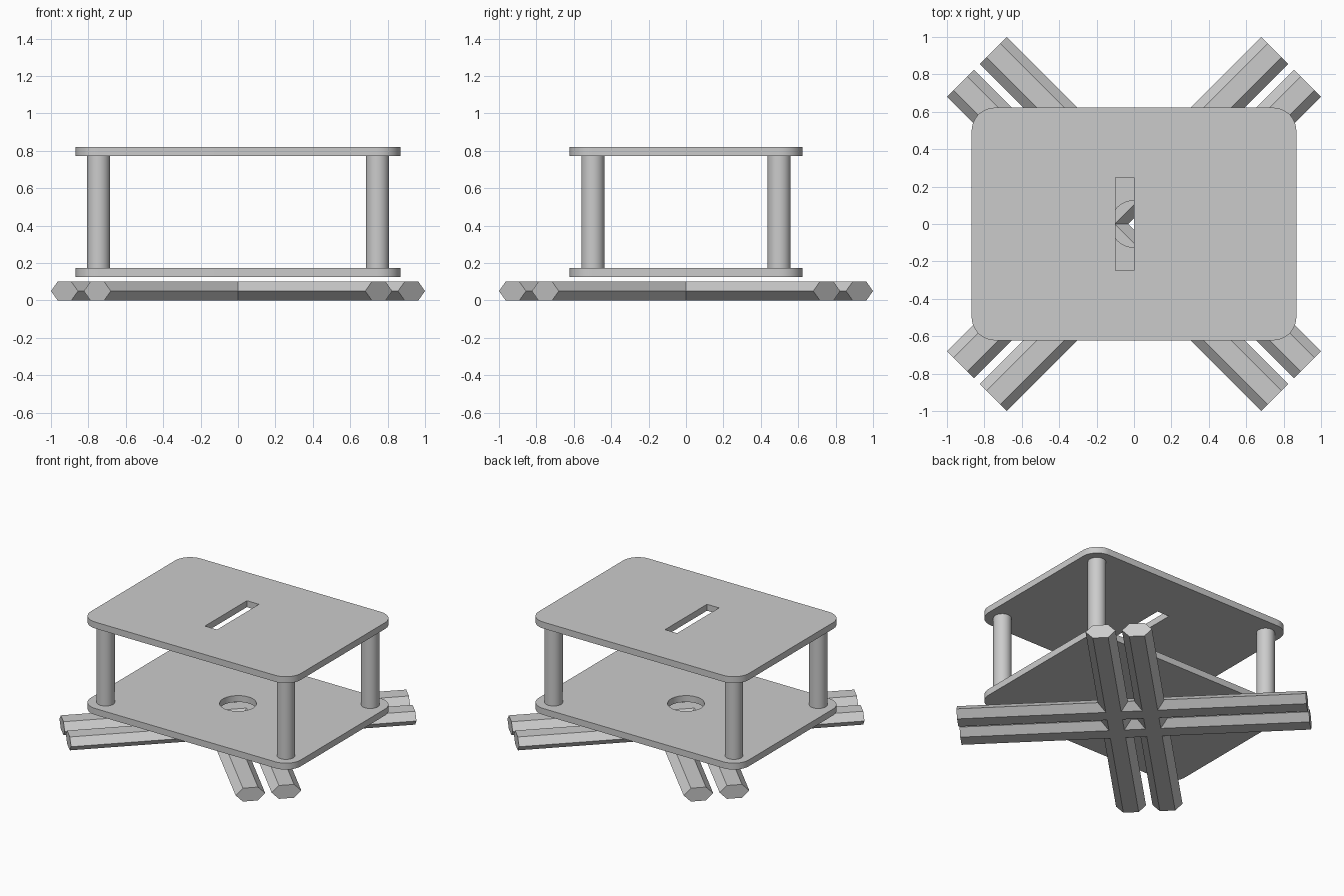
import bpy
import bmesh
from math import cos, sin, pi

cube = bpy.data.objects.get("Cube")
if cube:
    bpy.data.objects.remove(cube, do_unlink=True)

grey = bpy.data.materials.new("light_grey")
grey.use_nodes = True
grey.diffuse_color = (0.6, 0.6, 0.6, 1)
grey.node_tree.nodes["Principled BSDF"].inputs["Base Color"].default_value = grey.diffuse_color


def circle(r, n=48):
    return [(r * cos(2 * pi * i / n), r * sin(2 * pi * i / n)) for i in range(n)]


def rectangle(x0, x1, y0, y1):
    return [(x0, y0), (x1, y0), (x1, y1), (x0, y1)]


def rounded_rectangle(hx, hy, r, n=12):
    corners = [(1, 1), (-1, 1), (-1, -1), (1, -1)]
    return [(sx * (hx - r) + r * cos((k + i / n) * pi / 2),
             sy * (hy - r) + r * sin((k + i / n) * pi / 2))
            for k, (sx, sy) in enumerate(corners) for i in range(n + 1)]


def prism(name, loops, depth, location, rotation=(0, 0, 0)):
    """Extrude an outline, with any further loops as holes, centred on location."""
    curve = bpy.data.curves.new(name, "CURVE")
    curve.dimensions = "2D"
    curve.fill_mode = "BOTH"
    curve.extrude = depth / 2
    for loop in loops:
        spline = curve.splines.new("POLY")
        spline.points.add(len(loop) - 1)
        for point, (x, y) in zip(spline.points, loop):
            point.co = (x, y, 0, 1)
        spline.use_cyclic_u = True
    shape = bpy.data.objects.new(name + "_outline", curve)
    bpy.context.collection.objects.link(shape)
    bpy.context.view_layer.update()
    graph = bpy.context.evaluated_depsgraph_get()
    mesh = bpy.data.meshes.new_from_object(shape.evaluated_get(graph))
    bpy.data.objects.remove(shape, do_unlink=True)

    # Weld caps to walls
    bm = bmesh.new()
    bm.from_mesh(mesh)
    bmesh.ops.remove_doubles(bm, verts=bm.verts, dist=0.0001)
    bmesh.ops.recalc_face_normals(bm, faces=bm.faces)
    bm.to_mesh(mesh)
    bm.free()
    mesh.name = name
    mesh.materials.clear()
    mesh.materials.append(grey)

    obj = bpy.data.objects.new(name, mesh)
    obj.location = location
    obj.rotation_euler = rotation
    bpy.context.collection.objects.link(obj)
    bpy.ops.object.select_all(action="DESELECT")
    obj.select_set(True)
    bpy.context.view_layer.objects.active = obj
    bpy.ops.object.shade_smooth_by_angle(angle=pi / 6)
    return obj


# Two rounded plates: round hole below, slot above
outline = rounded_rectangle(0.868, 0.622, 0.124)
thick = 0.048
prism("lower_plate", [outline, circle(0.125)], thick, (0, 0, 0.15))
prism("upper_plate", [outline, rectangle(-0.1, 0, -0.248, 0.248)], thick, (0, 0, 0.796))

# Four corner pillars between the plates
for x, side in ((-0.746, "right"), (0.746, "left")):
    for y, end in ((-0.498, "front"), (0.498, "back")):
        prism(f"pillar_{end}_{side}", [circle(0.062)], 0.598, (x, y, 0.473))

# Crossed pairs of flattened hexagonal bars
half_width, half_flat, half_height = 0.102, 0.052, 0.05
hexagon = [(half_width, 0), (half_flat, half_height), (-half_flat, half_height),
           (-half_width, 0), (-half_flat, -half_height), (half_flat, -half_height)]
for angle, pair in ((pi / 4, "first"), (-pi / 4, "second")):
    for offset, side in ((-0.124, "right"), (0.124, "left")):
        prism(f"{pair}_bar_{side}", [hexagon], 2.376,
              (offset * cos(angle), offset * sin(angle), half_height),
              (pi / 2, 0, angle))
